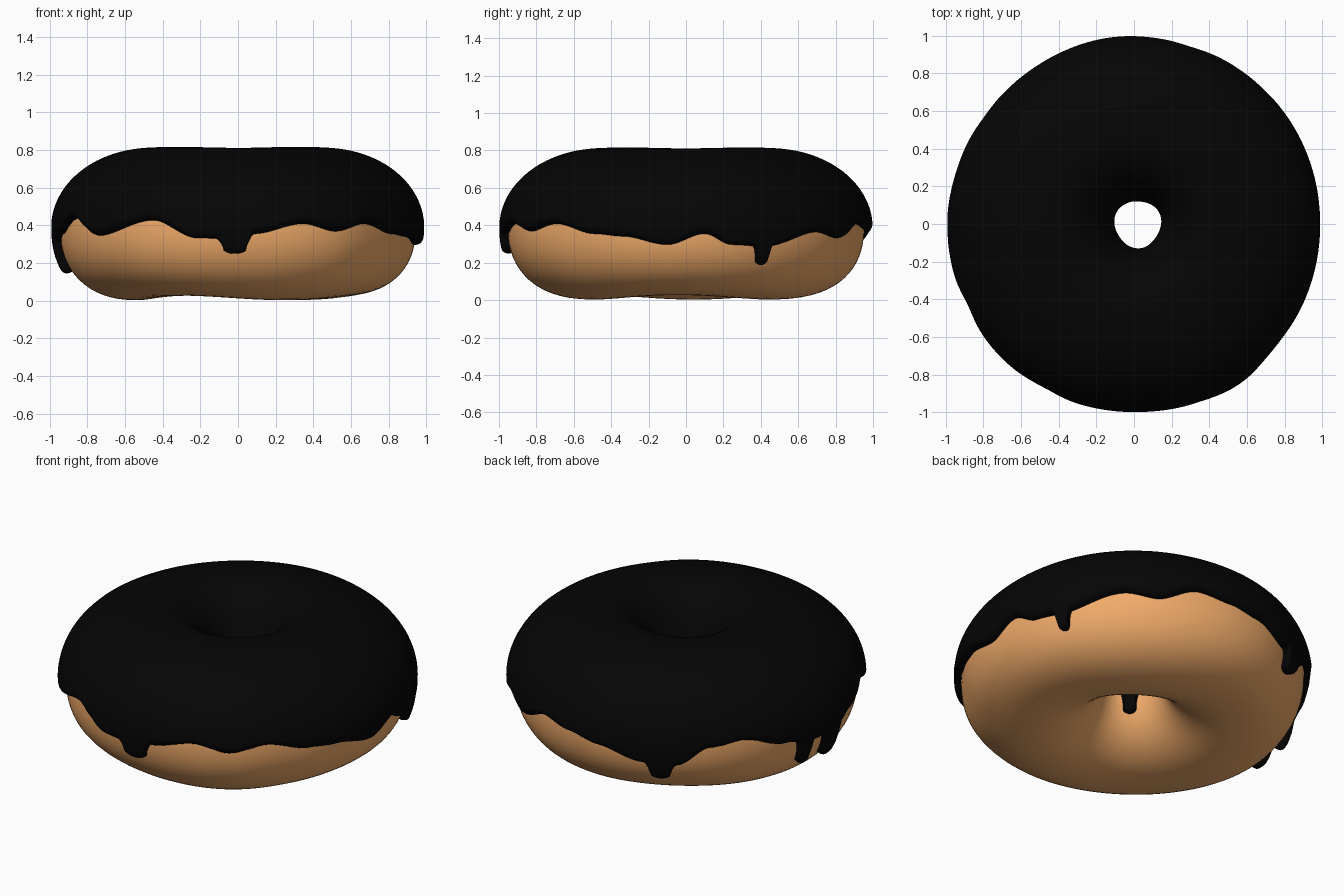
import bpy, bmesh
from math import sin, cos, asin, pi, radians, copysign, sqrt

if "Cube" in bpy.data.objects:
    bpy.data.objects.remove(bpy.data.objects["Cube"])

R_OUT, R_IN = 0.953, 0.155      # outer and inner radius of the dough
R_TOP, R_LOW = 0.46, 0.54       # radius of the upper and lower crest
ZC, B = 0.39, 0.375
THICK = 0.045

# lower edge of the icing: (angle in degrees, height), outside and in the hole
OUTER = [(-6, .285), (6, .35), (15, .285), (26, .275), (47, .36), (58, .325),
         (72, .41), (84, .38), (95, .35), (111, .28), (122, .27), (133, .38),
         (144, .41), (160, .33), (170, .29), (182, .29), (192, .35), (206, .44),
         (220, .34), (242, .43), (257, .325), (270, .32), (275, .35), (291, .41),
         (302, .365), (314, .41), (329, .35), (339, .335)]
INNER = [(0, .37), (50, .33), (100, .40), (150, .35), (195, .37), (218, .34),
         (250, .35), (290, .39), (325, .33)]
# drips: (angle, half width in degrees, tip height)
DRIPS_OUT = [(25.5, 2.0, .17), (116.5, 3.6, .17), (168.5, 1.9, .15), (181.5, 2.6, .13),
             (269, 4.0, .235)]
DRIPS_IN = [(233, 13, .22)]
# gentle radius variation of the whole ring
WOBBLE = [(0, .99), (40, .995), (70, .995), (95, 1.0), (130, .985), (160, .985),
          (180, .993), (205, .995), (230, 1.003), (270, 1.0), (303, 1.02), (325, .995)]


def ease(table, deg):
    """Periodic smooth interpolation of an (angle, value) table."""
    pts = table + [(table[0][0] + 360, table[0][1])]
    deg = (deg - pts[0][0]) % 360 + pts[0][0]
    for (a, u), (b, v) in zip(pts, pts[1:]):
        if deg <= b:
            t = (deg - a) / (b - a)
            return u + (v - u) * t * t * (3 - 2 * t)
    return pts[-1][1]


def edge(table, drips, deg):
    """Wavy edge with round-tipped drips."""
    z = ease(table, deg)
    for c, w, tip in drips:
        d = abs(deg - c) / w
        if d < 1.6:
            low = tip + 0.035 * (1 - sqrt(max(0, 1 - min(d, 1) ** 2)))
            t = min(1, max(0, (d - 0.9) / 0.7))
            t = 1 - (1 - t) ** 2
            z = min(z, low + (z - low) * t)
    return z


def spow(v, p):
    return copysign(abs(v) ** p, v)


def ring_point(deg, phi, off):
    """Point on the ring section, pushed out by off."""
    c, s = cos(phi), sin(phi)
    rc = R_TOP if s >= 0 else R_LOW
    p = 0.88 if (s < 0 and c > 0) else 1.0
    if c >= 0:
        r = rc + (R_OUT - rc + off) * spow(c, p)
        r *= 1 + (ease(WOBBLE, deg) - 1) * c
    else:
        r = rc + (rc - R_IN + off * 0.7) * c
    z = ZC + (B + off) * spow(s, p)
    th = radians(deg)
    if s < 0:
        z += 0.012 * (1 + sin(3 * th + 1.8)) * s * s - 0.012 * s * s
    z += 0.006 * sin(2 * th) * max(s, 0)
    r += 0.005 * sin(3 * th) * max(-c, 0)
    x = r * cos(th) + 0.02 * max(-c, 0)
    return x, r * sin(th), z


def grid_object(name, cols, rows, closed, func, color):
    bm = bmesh.new()
    g = [[bm.verts.new(func(i, j)) for j in range(rows)] for i in range(cols)]
    for i in range(cols):
        a, b = g[i], g[(i + 1) % cols]
        for j in range(rows if closed else rows - 1):
            k = (j + 1) % rows
            bm.faces.new((a[j], b[j], b[k], a[k]))
    bmesh.ops.recalc_face_normals(bm, faces=bm.faces)
    for f in bm.faces:
        f.smooth = True
    me = bpy.data.meshes.new(name)
    bm.to_mesh(me)
    bm.free()
    ob = bpy.data.objects.new(name, me)
    bpy.context.collection.objects.link(ob)
    mat = bpy.data.materials.new(name + "_color")
    mat.diffuse_color = color
    mat.use_nodes = True
    mat.node_tree.nodes["Principled BSDF"].inputs["Base Color"].default_value = mat.diffuse_color
    me.materials.append(mat)
    return ob


# dough ring
N, M = 144, 64
grid_object("dough", N, M, True,
            lambda i, j: ring_point(360 * i / N, 2 * pi * j / M, 0),
            (0.88, 0.41, 0.145, 1))

# icing shell: rounded rim at both ends, thinning down onto the dough
C, K = 720, 72
RIM = 0.10


def icing_point(i, j):
    deg = 360 * i / C
    s = (edge(OUTER, DRIPS_OUT, deg) - ZC) / (B + THICK)
    lo = asin(s) if s > 0 else -asin(abs(s) ** (1 / 0.88))
    hi = pi - asin((edge(INNER, DRIPS_IN, deg) - ZC) / (B + THICK))
    t = 0.5 - 0.5 * cos(pi * j / (K - 1))
    phi = lo + (hi - lo) * t
    d = min(phi - lo, hi - phi) / RIM
    rise = sqrt(max(0, 1 - (1 - min(d, 1)) ** 2))
    return ring_point(deg, phi, -0.006 + (THICK + 0.006) * rise)


grid_object("icing", C, K, False, icing_point, (0.0015, 0.0015, 0.0015, 1))
